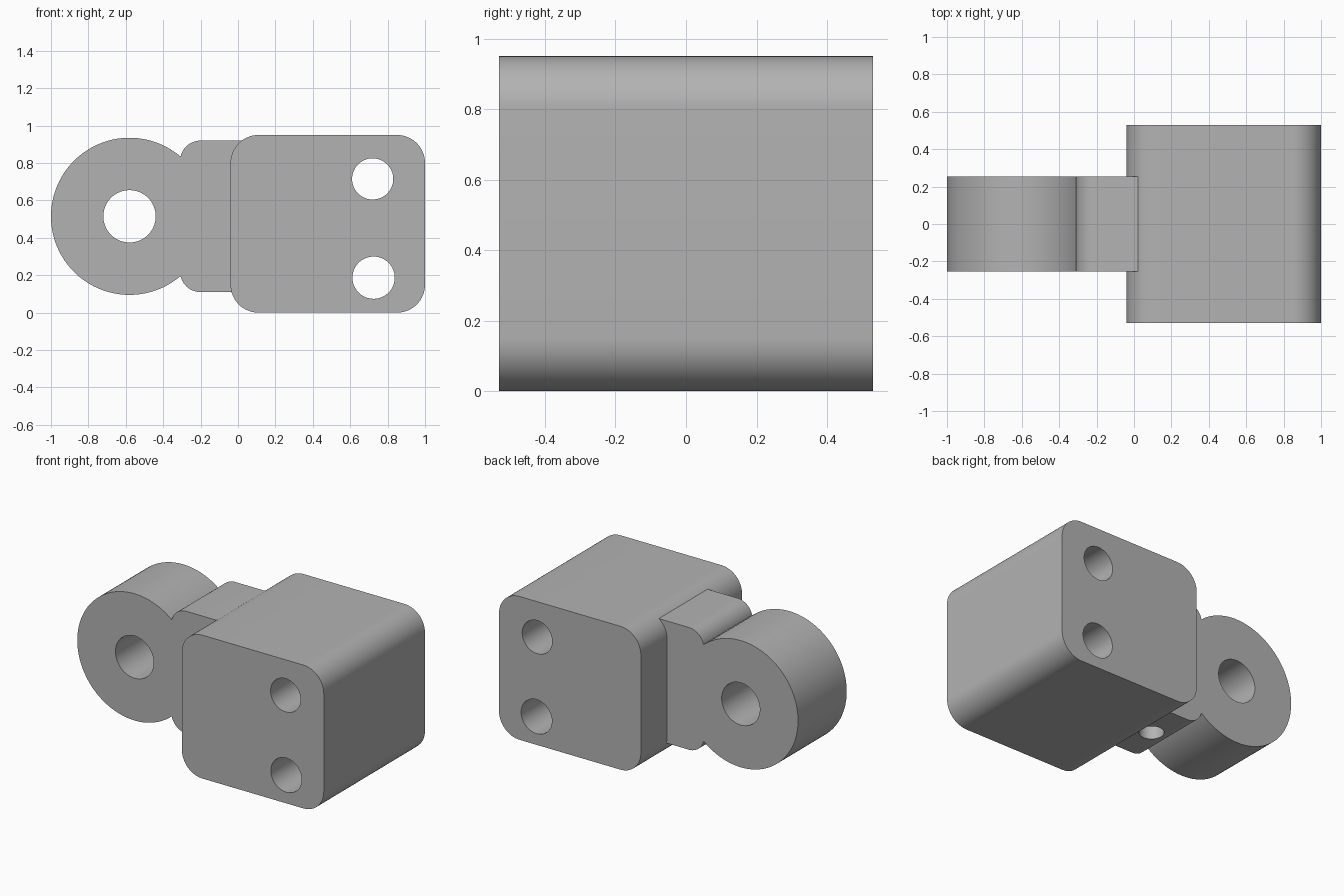
import bpy, bmesh
from math import radians, cos, sin

if "Cube" in bpy.data.objects:
    bpy.data.objects.remove(bpy.data.objects["Cube"], do_unlink=True)

grey = bpy.data.materials.new("plain_grey")
grey.use_nodes = True
COLOR = (0.45, 0.45, 0.45, 1)
grey.diffuse_color = COLOR
grey.node_tree.nodes["Principled BSDF"].inputs["Base Color"].default_value = COLOR


def arc(cx, cz, r, start, end, steps):
    """Points along an arc in the xz plane."""
    angles = [radians(start + (end - start) * i / steps) for i in range(steps + 1)]
    return [(cx + r * cos(a), cz + r * sin(a)) for a in angles]


def extrude_profile(name, points, half_depth):
    """Solid from an xz outline, centred on y = 0."""
    bm = bmesh.new()
    face = bm.faces.new([bm.verts.new((x, -half_depth, z)) for x, z in points])
    ext = bmesh.ops.extrude_face_region(bm, geom=[face])
    verts = [v for v in ext["geom"] if isinstance(v, bmesh.types.BMVert)]
    bmesh.ops.translate(bm, verts=verts, vec=(0, 2 * half_depth, 0))
    bmesh.ops.recalc_face_normals(bm, faces=bm.faces)
    mesh = bpy.data.meshes.new(name)
    bm.to_mesh(mesh)
    bm.free()
    obj = bpy.data.objects.new(name, mesh)
    bpy.context.collection.objects.link(obj)
    mesh.materials.append(grey)
    return obj


def drill(obj, radius, depth, location, rotation=(0, 0, 0)):
    """Cut a round hole and discard the cutter."""
    bpy.ops.mesh.primitive_cylinder_add(vertices=64, radius=radius, depth=depth,
                                        location=location, rotation=rotation)
    cutter = bpy.context.object
    cutter.hide_render = True
    cutter.data.materials.append(grey)
    mod = obj.modifiers.new("hole", "BOOLEAN")
    mod.operation, mod.solver, mod.object = "DIFFERENCE", "EXACT", cutter
    bpy.context.view_layer.objects.active = obj
    bpy.ops.object.modifier_apply(modifier=mod.name)
    bpy.data.objects.remove(cutter, do_unlink=True)


def smooth(obj):
    bpy.ops.object.select_all(action="DESELECT")
    obj.select_set(True)
    bpy.context.view_layer.objects.active = obj
    bpy.ops.object.shade_smooth_by_angle(angle=radians(30))


ACROSS = (radians(90), 0, 0)

# Rounded block with two through holes
LEFT, RIGHT, TOP, R = -0.04, 1.0, 0.95, 0.15
outline = []
for cx, cz, start in ((RIGHT - R, TOP - R, 0), (LEFT + R, TOP - R, 90),
                      (LEFT + R, R, 180), (RIGHT - R, R, 270)):
    outline += arc(cx, cz, R, start, start + 90, 16)
block = extrude_profile("clamp_block", outline, 0.53)
drill(block, 0.11, 2, (0.72, 0, 0.715), ACROSS)
drill(block, 0.113, 2, (0.725, 0, 0.187), ACROSS)
smooth(block)

# Round eye and its shouldered neck, one outline
MID = 0.515
outline = arc(-0.58, MID, 0.42, 50, 310, 90)
outline += arc(-0.2, 0.22, 0.11, 194, 270, 12)
outline += [(0.03, 0.11), (0.03, 0.92)]
outline += arc(-0.2, 0.81, 0.11, 90, 166, 12)
eye = extrude_profile("eye_and_neck", outline, 0.255)
drill(eye, 0.14, 2, (-0.58, 0, MID), ACROSS)
# Blind hole under the neck
drill(eye, 0.075, 0.4, (-0.135, 0, 0.11))
smooth(eye)
